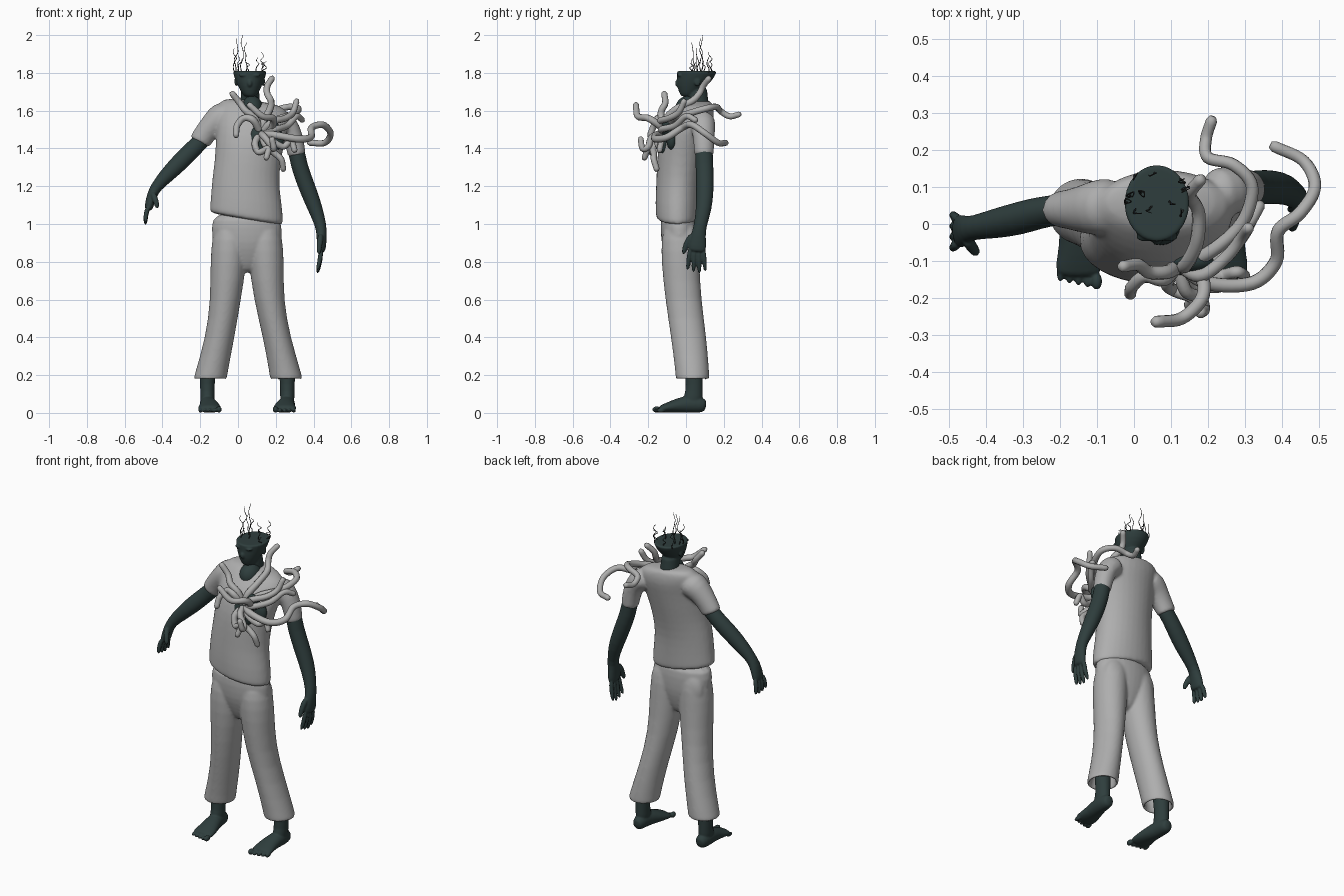
import bpy
import bmesh
import math
import random
from mathutils import Matrix, Vector
from mathutils.geometry import interpolate_bezier

random.seed(4)
cube = bpy.data.objects.get("Cube")
if cube:
    bpy.data.objects.remove(cube, do_unlink=True)


def material(name, color):
    mat = bpy.data.materials.new(name)
    mat.use_nodes = True
    mat.diffuse_color = (*color, 1)
    shader = next(n for n in mat.node_tree.nodes if n.type == "BSDF_PRINCIPLED")
    shader.inputs["Base Color"].default_value = (*color, 1)
    shader.inputs["Roughness"].default_value = 0.8
    return mat


SKIN = material("dark green skin", (0.028, 0.048, 0.047))
CLOTH = material("grey cloth", (0.425, 0.425, 0.425))
TENTACLE = material("pale grey tentacle", (0.42, 0.42, 0.415))
STRAND = material("dark strand", (0.028, 0.03, 0.029))


def loft(bm, rings, level=False, hint=(0, 1, 0), sides=16):
    """Closed skin over rings of (x, y, z, radius, radius) in centimetres."""
    points = [Vector(ring[:3]) / 100 for ring in rings]
    across = Vector(hint)
    previous = None
    for i, ring in enumerate(rings):
        if level:
            e, f = Vector((1, 0, 0)), Vector((0, 1, 0))
        else:
            ahead = points[min(i + 1, len(points) - 1)]
            tangent = (ahead - points[max(i - 1, 0)]).normalized()
            across = (across - tangent * across.dot(tangent)).normalized()
            e, f = across, tangent.cross(across)
        loop = []
        for k in range(sides):
            angle = math.tau * k / sides
            offset = e * ring[3] * math.cos(angle) + f * ring[4] * math.sin(angle)
            loop.append(bm.verts.new(points[i] + offset / 100))
        if previous:
            for k in range(sides):
                n = (k + 1) % sides
                bm.faces.new((previous[k], previous[n], loop[n], loop[k]))
        else:
            bm.faces.new(loop)
        previous = loop
    bm.faces.new(previous)


def ball(bm, center, radii):
    place = Matrix.Translation(Vector(center) / 100)
    scale = Matrix.Diagonal((*(Vector(radii) / 100), 1))
    bmesh.ops.create_uvsphere(bm, u_segments=16, v_segments=10, radius=1, matrix=place @ scale)


def finish(name, bm, mat, voxel=None, smoothing=3, levels=1):
    """Make the object; a voxel size fuses its overlapping pieces."""
    bmesh.ops.recalc_face_normals(bm, faces=bm.faces)
    mesh = bpy.data.meshes.new(name)
    bm.to_mesh(mesh)
    bm.free()
    mesh.materials.append(mat)
    for face in mesh.polygons:
        face.use_smooth = True
    obj = bpy.data.objects.new(name, mesh)
    bpy.context.scene.collection.objects.link(obj)
    if levels:
        rounding = obj.modifiers.new("rounding", "SUBSURF")
        rounding.levels = rounding.render_levels = levels
    if voxel:
        fuse = obj.modifiers.new("fuse", "REMESH")
        fuse.mode = "VOXEL"
        fuse.voxel_size = voxel
        fuse.use_smooth_shade = True
        relax = obj.modifiers.new("relax", "SMOOTH")
        relax.factor = 0.5
        relax.iterations = smoothing


def tube(name, mat, points, radius, sides=10, tip=0.8):
    """Round tube through the points, slightly thinner at its tip."""
    pts = [Vector(p) for p in points]
    pts = [pts[0] * 2 - pts[1]] + pts + [pts[-1] * 2 - pts[-2]]
    path = []
    for a, b, c, d in zip(pts, pts[1:], pts[2:], pts[3:]):
        path += interpolate_bezier(b, b + (c - a) / 6, c - (d - b) / 6, c, 7)[:-1]
    path.append(pts[-2])
    path.append(pts[-2] + (path[-1] - path[-2]).normalized() * radius * 0.6)
    rings = []
    for i, p in enumerate(path):
        r = radius * (1 + (tip - 1) * i / len(path))
        if i == len(path) - 1:
            r *= 0.6
        rings.append((*p, r, r))
    bm = bmesh.new()
    loft(bm, rings, hint=(0.3, 0.5, 0.8), sides=sides)
    finish(name, bm, mat, levels=0)


# Shirt: sloping torso, two short sleeves, a few folds at the back of the waist
bm = bmesh.new()
loft(bm, [(4.5, -4.5, 102.3, 19.7, 11.4), (4.5, -4.5, 103.5, 20, 11.7), (4.5, -4.5, 112, 19.3, 12),
          (4, -4, 122, 18.1, 12), (5, -3, 132, 17.6, 12.7), (6, -1.5, 142, 18.2, 13.4),
          (7.5, 0.5, 151, 19.2, 13.2), (8, 3.5, 158, 19.5, 11.8), (8, 5.5, 163, 18.8, 9),
          (7, 6.5, 166, 12, 7)], level=True)
for v in bm.verts:
    slope = 0.17 if v.co.z < 1.05 else 0.12
    v.co.z -= slope * (v.co.x - 0.045)
loft(bm, [(-3, 5, 158.5, 8, 7), (-9.5, 4.5, 157, 8, 8), (-13.2, 4, 153, 6.8, 6.6),
          (-17, 4, 148.5, 5.6, 6.1), (-20, 4, 144, 5, 5.9), (-20.5, 4, 143, 4.9, 5.8)])
loft(bm, [(20, 8, 156, 7.5, 7), (26, 9, 153, 6.8, 6.2), (29.5, 9.5, 146, 5.8, 5.4),
          (31, 9.5, 137, 5.3, 4.9), (31.2, 9.5, 136, 5.2, 4.8)])
for fold in ([(-13, 0, 126), (2, 6, 118), (17, 2.5, 121)],
             [(-13, -1, 117), (-2, 5, 113), (14, 4, 109)]):
    loft(bm, [(*p, 2.4, 2.4) for p in fold], hint=(0, 0, 1), sides=8)
finish("shirt", bm, CLOTH, voxel=0.008, smoothing=9)

# Trousers: hips, seat and two flared legs, hollow at the hems
bm = bmesh.new()
loft(bm, [(4.5, -3.7, 107, 18, 10), (4.5, -3.5, 98, 19.2, 10.2), (5, -3.3, 90, 18.8, 10),
          (5, -3, 84, 15, 8.5), (5, -2.7, 78, 8, 6.5), (5, -2.5, 74, 4, 4)], level=True)
for x in (-4, 13.5):
    ball(bm, (x, 1, 91), (9, 5.4, 12))
loft(bm, [(-4, -3, 101, 8, 8.5), (-4.4, -3.2, 92, 9.6, 10.1), (-5, -3, 80, 9.9, 10.3),
          (-6.5, -1.5, 60, 8.2, 9.7), (-9.5, 1.5, 40, 7.8, 9.6), (-14.2, 3.4, 21, 8.8, 9.1),
          (-14.8, 3.5, 17.3, 9.1, 9.2), (-14.8, 3.5, 17.3, 7.4, 7.6), (-14, 3.4, 22, 7, 7.5),
          (-11.5, 2, 32, 6.2, 7.8)], level=True)
loft(bm, [(13.5, -3, 101, 8, 8.5), (14.2, -3.2, 92, 9.6, 10.1), (15, -3, 80, 9.6, 10.3),
          (16.2, -1.5, 60, 8, 9.7), (20.5, 1.5, 40, 7.4, 9.6), (25.1, 3.4, 21, 8.6, 9.1),
          (25.7, 3.5, 17.3, 8.9, 9.2), (25.7, 3.5, 17.3, 7.2, 7.6), (25, 3.4, 22, 6.7, 7.5),
          (22.5, 2, 32, 6, 7.8)], level=True)
finish("trousers", bm, CLOTH, voxel=0.007, smoothing=9)


# Arms with palm, four fingers and a thumb
def arm(name, rings, tip, thumb):
    bm = bmesh.new()
    loft(bm, rings)
    x, y, z = rings[-1][:3]
    for k in range(4):
        side = k - 1.5
        length = 1 - 0.1 * abs(side - 0.3)
        end = Vector((tip[0], tip[1] + side * 3.2, z + (tip[2] - z) * length))
        start = Vector((x, y + side * 2.3, z + 2.5))
        middle = start.lerp(end, 0.5) + Vector((math.copysign(0.7, x), 0, 0))
        loft(bm, [(*start, 1.4, 1.5), (*middle, 1.35, 1.4), (*end, 1.1, 1.1)], sides=8)
    loft(bm, [(*p, r, r) for p, r in zip(thumb, (2, 1.7, 1.2))], sides=8)
    finish(name, bm, SKIN, voxel=0.0045, smoothing=2)


arm("right_arm", [(-14, 4, 150, 4.4, 4.5), (-20, 4, 143.5, 4.2, 4.6), (-26, 3, 137.5, 4.4, 4.7),
                  (-31, 1.5, 132.5, 4.6, 4.8), (-38, 0, 125.5, 4.1, 4.1), (-43.5, -1, 119.5, 3.2, 3),
                  (-45.5, -1.5, 115.5, 3.8, 2.8), (-47, -2, 110, 4.7, 2.4), (-47.5, -2, 107, 4.4, 2)],
    (-49, -2, 99), [(-45.5, -4, 117), (-43.3, -7, 112), (-42.6, -8, 108)])
arm("left_arm", [(30, 9.5, 148, 4.4, 4.4), (31, 9.5, 136, 4.8, 4.5), (34, 10, 126, 4.8, 4.5),
                 (37.5, 10, 117, 4.7, 4.5), (41, 9.5, 108, 4.3, 4), (44, 7.5, 99, 3.3, 3),
                 (44.3, 6.5, 94, 4, 2.8), (44.3, 6, 88, 4.9, 2.4), (44, 5.7, 85, 4.6, 2.1)],
    (41.8, 5.5, 73), [(44, 3.5, 95), (43, -0.3, 89), (42.8, -1.5, 83.5)])


# Bare feet with ankles and toes
def foot(name, cx, out):
    bm = bmesh.new()
    heel = cx + out
    loft(bm, [(heel, 10.8, 3.6, 2.5, 3), (heel, 8, 4.2, 3.9, 4.2), (heel, 2, 4.9, 4.3, 4.9),
              (cx, -5, 3.8, 5.2, 3.8), (cx, -11, 2.5, 6.5, 2.5), (cx, -14.5, 1.8, 6.2, 1.7)],
         hint=(1, 0, 0))
    loft(bm, [(heel, 3, 4, 3.8, 6), (heel, 4, 9, 3.9, 5), (heel, 4.5, 14, 3.8, 4.4),
              (heel, 4, 26, 4.8, 5), (cx, 3, 33, 5, 5.5)], level=True)
    for k in range(5):
        x = cx + math.copysign(1, out) * (k - 2) * 2.45
        size = 1.7 if k == 0 else 1.2
        ball(bm, (x, -15.5 + 0.55 * k, size + 0.1), (size * 0.9, 2.4, size))
    finish(name, bm, SKIN, voxel=0.005, smoothing=2)


foot("right_foot", -15, -1.2)
foot("left_foot", 24.7, 1.4)

# Head cut flat above the brow, with nose, brow and ears
bm = bmesh.new()
loft(bm, [(6.5, 0.6, 167.2, 2.6, 3), (6.4, 1.5, 169, 4.4, 5), (6.3, 3, 173, 6.4, 8),
          (6.2, 5, 177, 8.2, 10), (6.2, 5.7, 180.5, 9.1, 10.7), (6.2, 5.7, 181, 9, 10.6),
          (6.2, 5.7, 181, 7.5, 9)], level=True)
loft(bm, [(6.5, 7, 154, 6, 6), (6.5, 7, 163, 5.4, 5.4), (6.4, 5.8, 168, 5, 5.6),
          (6.4, 5.5, 174, 5, 6)], level=True)
ball(bm, (6.2, -4.4, 174.5), (1.4, 1.4, 2))
for side in (-1, 1):
    ball(bm, (6.2 + side * 3.2, -3.4, 178.8), (2.6, 1.4, 0.9))
    ball(bm, (6.2 + side * 7.2, 6, 175.5), (0.9, 1.8, 2.6))
finish("head_and_neck", bm, SKIN, voxel=0.005, smoothing=2)

# Skin showing at the neckline and in the torn chest
bm = bmesh.new()
ball(bm, (7.5, 1.5, 161), (6, 7.5, 7))
finish("neckline", bm, SKIN)
bm = bmesh.new()
for center, radii in (((12, -11.3, 144), (7, 3.4, 8.5)), ((16, -10.3, 151), (6, 3.2, 5)),
                      ((20, -7.5, 145), (4.5, 3, 6))):
    ball(bm, center, radii)
finish("chest_wound", bm, SKIN)

# Tentacles bursting from the chest
ROOT = (12, -11, 148)
for name, points in (
    ("upright", [(14, -11, 155), (17, -5, 161), (17.5, 3, 165), (15.5, 7, 169), (15.5, 9, 173), (18, 12, 177)]),
    ("long_side", [(20, -16, 147), (32, -16, 145), (38.5, -10, 146), (39, -2, 151),
                   (45, 3, 152.5), (49, 10, 148), (46, 17, 143), (38, 21, 143)]),
    ("forward", [(18, -14, 152), (18.5, -20, 156), (13, -25.5, 157), (6, -26.5, 163)]),
    ("collar", [(9, -13, 156), (4, -13, 160), (1, -11, 164), (-3, -11.5, 169)]),
    ("inner", [(8, -15, 155), (3, -14, 156), (-0.5, -17, 152), (-1, -19, 147)]),
):
    tube(name + "_tentacle", TENTACLE, [ROOT] + points, 2)
for name, points in (
    ("over_shoulder", [(20, -8, 155), (29, 0, 158), (32, 10, 161), (27, 16, 162), (20, 18, 160),
                       (19.5, 23, 157), (21, 28, 158)]),
    ("raised_side", [(18, -14, 154), (25, -9, 156), (29, -4, 159), (31, -1, 165)]),
    ("outer", [(19, -13, 150), (26, -6, 152), (31, 0, 157), (34, 5, 155)]),
    ("lower", [(15, -17, 141), (20, -17, 137), (23, -17, 134), (24, -15.5, 129)]),
    ("drooping", [(14, -18, 146), (18, -20, 141), (19, -23, 140), (18, -24, 145)]),
    ("hanging", [(9, -16, 143), (11, -18, 138), (16, -20, 140), (15, -22, 135)]),
    ("side_curl", [(18, -15, 144), (24, -14, 141), (28, -13, 144), (30, -14, 139)]),
):
    tube(name + "_tentacle", TENTACLE, [ROOT] + points, 1.9)

# Wavy strands rising from the open skull
STRANDS = [(-1, 8, 198), (2, 8, 199.8), (0, 13, 189), (4, 4, 196), (10, 6, 188), (13, 12, 191),
           (14, 9, 186), (13, 3, 185), (5, 14, 187), (1, 3, 187), (-1.5, 6, 193)]
for i, (x, y, top) in enumerate(STRANDS):
    path = []
    for k in range(6):
        sway = 1.1 if k else 0
        path.append((x + random.uniform(-sway, sway), y + random.uniform(-sway, sway),
                     180 + (top - 180) * k / 5))
    tube("strand_" + str(i + 1), STRAND, path, 0.28, sides=6, tip=0.4)
